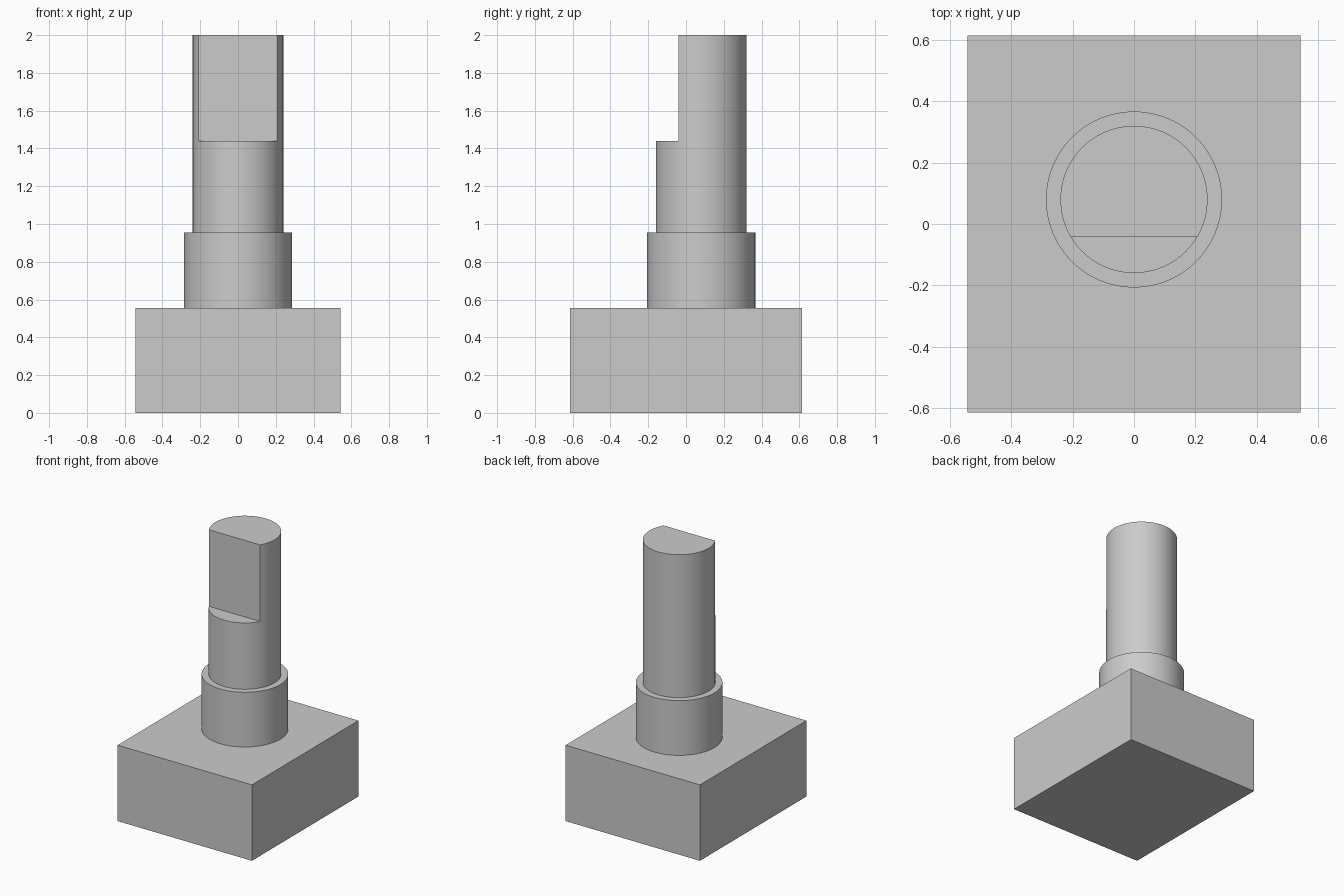
import bpy
import math

default_cube = bpy.data.objects.get("Cube")
if default_cube:
    bpy.data.objects.remove(default_cube, do_unlink=True)

# Heights and shaft axis
BASE_TOP, COLLAR_TOP, FLAT_START, SHAFT_TOP = 0.555, 0.955, 1.44, 2.0
AXIS_Y = 0.08
FLAT_Y = -0.04

grey = bpy.data.materials.new("plain grey")
grey.use_nodes = True
COLOUR = (0.6, 0.6, 0.6, 1.0)
grey.diffuse_color = COLOUR
grey.node_tree.nodes["Principled BSDF"].inputs["Base Color"].default_value = COLOUR


def finish(name):
    obj = bpy.context.object
    obj.name = name
    obj.data.materials.append(grey)
    return obj


def box(name, low, high):
    centre = [(a + b) / 2 for a, b in zip(low, high)]
    bpy.ops.mesh.primitive_cube_add(size=1, location=centre)
    bpy.context.object.scale = [b - a for a, b in zip(low, high)]
    bpy.ops.object.transform_apply(location=False, rotation=False, scale=True)
    return finish(name)


def cylinder(name, radius, bottom, top):
    bpy.ops.mesh.primitive_cylinder_add(
        vertices=96, radius=radius, depth=top - bottom,
        location=(0, AXIS_Y, (bottom + top) / 2))
    return finish(name)


def smooth(obj):
    bpy.ops.object.select_all(action="DESELECT")
    obj.select_set(True)
    bpy.context.view_layer.objects.active = obj
    bpy.ops.object.shade_smooth_by_angle(angle=math.radians(30))


# Rectangular body and round collar
box("base_block", (-0.543, -0.615, 0), (0.543, 0.615, BASE_TOP))
smooth(cylinder("collar", 0.287, BASE_TOP, COLLAR_TOP))

# Shaft with a flat cut into the front of its upper half
shaft = cylinder("shaft", 0.24, COLLAR_TOP, SHAFT_TOP)
cutter = box("flat_cutter", (-0.5, -0.5, FLAT_START), (0.5, FLAT_Y, SHAFT_TOP + 0.2))
cutter.hide_render = True
cut = shaft.modifiers.new("flat", "BOOLEAN")
cut.operation = "DIFFERENCE"
cut.solver = "EXACT"
cut.object = cutter
bpy.context.view_layer.objects.active = shaft
bpy.ops.object.modifier_apply(modifier=cut.name)
bpy.data.objects.remove(cutter, do_unlink=True)
smooth(shaft)
